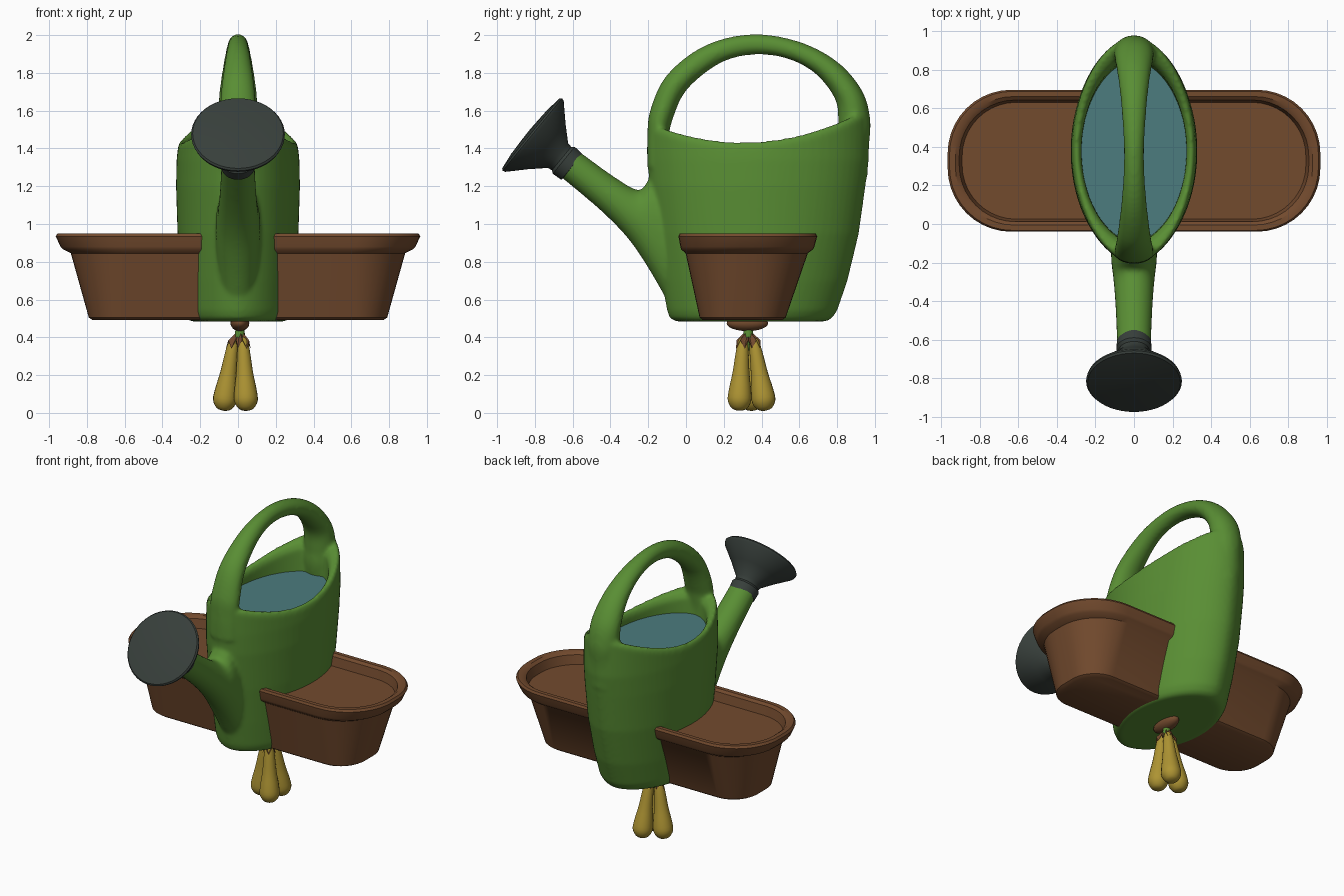
import bpy, bmesh, math
from mathutils import Vector

if "Cube" in bpy.data.objects:
    bpy.data.objects.remove(bpy.data.objects["Cube"])


def mat(name, col):
    m = bpy.data.materials.new(name)
    m.diffuse_color = (*col, 1)
    m.use_nodes = True
    m.node_tree.nodes["Principled BSDF"].inputs["Base Color"].default_value = m.diffuse_color
    return m


GREEN = mat("leaf_green", (0.10, 0.27, 0.034))
BROWN = mat("clay_brown", (0.17, 0.069, 0.027))
GREY = mat("dark_grey", (0.039, 0.05, 0.044))
BLUE = mat("water_blue", (0.072, 0.20, 0.21))
YELLOW = mat("fruit_yellow", (0.42, 0.295, 0.033))


def spline(rows, n=6):
    """Catmull-Rom interpolation through rows of numbers."""
    out = []
    for i in range(len(rows) - 1):
        a, b = rows[max(i - 1, 0)], rows[i]
        c, d = rows[i + 1], rows[min(i + 2, len(rows) - 1)]
        for k in range(n):
            t = k / n
            out.append([0.5 * (2 * q + (r - p) * t + (2 * p - 5 * q + 4 * r - s) * t * t
                               + (3 * q - p - 3 * r + s) * t ** 3)
                        for p, q, r, s in zip(a, b, c, d)])
    return out + [list(rows[-1])]


def loft(bm, rings):
    """Skin closed rings of points and cap both ends."""
    vs = [[bm.verts.new(p) for p in r] for r in rings]
    n = len(vs[0])
    for a, b in zip(vs, vs[1:]):
        for i in range(n):
            j = (i + 1) % n
            bm.faces.new((a[i], a[j], b[j], b[i]))
    bm.faces.new(vs[0][::-1])
    bm.faces.new(vs[-1])


def finish(bm, name, material, angle=40):
    bmesh.ops.recalc_face_normals(bm, faces=bm.faces)
    me = bpy.data.meshes.new(name)
    bm.to_mesh(me)
    bm.free()
    ob = bpy.data.objects.new(name, me)
    me.materials.append(material)
    bpy.context.collection.objects.link(ob)
    bpy.ops.object.select_all(action='DESELECT')
    ob.select_set(True)
    bpy.context.view_layer.objects.active = ob
    bpy.ops.object.shade_smooth_by_angle(angle=math.radians(angle))
    return ob


def lens(hw, y0, y1, zf, n=64):
    """Pointed oval ring; zf gives the height from y."""
    pts = []
    for i in range(n):
        t = 2 * math.pi * i / n
        s = math.sin(t)
        y = (y0 + y1) / 2 + (y1 - y0) / 2 * math.cos(t)
        pts.append((math.copysign(abs(s) ** 1.12, s) * hw, y, zf(y)))
    return pts


def tube_ring(row, n=24):
    """Oval section between two y-z points with a half width in x."""
    ya, za, yb, zb, hw = row
    pts = []
    for i in range(n):
        t = 2 * math.pi * i / n
        c = math.cos(t) / 2
        pts.append((hw * math.sin(t), (ya + yb) / 2 + (yb - ya) * c, (za + zb) / 2 + (zb - za) * c))
    return pts


def turned(bm, base, axis, profile, n=48):
    """Lathe (height, radius) pairs around an axis."""
    q = Vector(axis).to_track_quat('Z', 'Y')
    loft(bm, [[Vector(base) + q @ Vector((r * math.cos(2 * math.pi * i / n),
                                          r * math.sin(2 * math.pi * i / n), h))
               for i in range(n)] for h, r in profile])


# can: body shell with curved rim, handle and spout fused together
bm = bmesh.new()
rim = lambda off: (lambda y: 1.43 + off + 0.12 * ((y - 0.3) / 0.55) ** 2)
flat = lambda z: (lambda y: z)
rings = [lens(hw, a, b, flat(z)) for z, hw, a, b in [
    (0.484, 0.25, -0.05, 0.74), (0.50, 0.27, -0.085, 0.772), (0.54, 0.285, -0.10, 0.80),
    (0.70, 0.30, -0.128, 0.855), (0.95, 0.32, -0.165, 0.915), (1.20, 0.328, -0.195, 0.95),
    (1.34, 0.325, -0.202, 0.968)]]
rings += [lens(0.318, -0.202, 0.97, rim(-0.025)), lens(0.305, -0.19, 0.955, rim(0.005)),
          lens(0.285, -0.13, 0.89, rim(0.0)), lens(0.272, -0.10, 0.86, rim(-0.03)),
          lens(0.272, -0.09, 0.84, flat(1.30))]
loft(bm, rings)
handle = [(-0.205, 1.30, -0.10, 1.30, 0.10), (-0.205, 1.45, -0.09, 1.45, 0.10),
          (-0.19, 1.60, -0.075, 1.54, 0.10), (-0.10, 1.79, 0.0, 1.705, 0.085),
          (0.10, 1.945, 0.17, 1.845, 0.063), (0.35, 2.005, 0.34, 1.895, 0.052),
          (0.60, 1.965, 0.52, 1.88, 0.062), (0.80, 1.86, 0.68, 1.80, 0.08),
          (0.93, 1.71, 0.79, 1.66, 0.10), (0.975, 1.56, 0.805, 1.53, 0.105),
          (0.97, 1.42, 0.80, 1.42, 0.10), (0.96, 1.25, 0.82, 1.25, 0.09)]
loft(bm, [tube_ring(r) for r in spline(handle)])
spout = [(-0.67, 1.255, -0.58, 1.395, 0.088), (-0.45, 1.07, -0.38, 1.25, 0.097),
         (-0.305, 0.92, -0.25, 1.18, 0.108), (-0.19, 0.75, -0.19, 1.24, 0.118),
         (-0.06, 0.52, -0.08, 1.29, 0.12)]
loft(bm, [tube_ring(r) for r in spline(spout)])
can = finish(bm, "can_body", GREEN, 60)
m = can.modifiers.new("fuse", 'REMESH')
m.mode, m.voxel_size, m.use_smooth_shade = 'VOXEL', 0.012, True
s = can.modifiers.new("soften", 'SMOOTH')
s.factor, s.iterations = 0.5, 8
for name in ("fuse", "soften"):
    bpy.ops.object.modifier_apply(modifier=name)

# water surface
bm = bmesh.new()
loft(bm, [lens(0.28, -0.11, 0.86, flat(z)) for z in (1.35, 1.36)])
finish(bm, "water", BLUE)

# sprinkler rose with collar
bm = bmesh.new()
turned(bm, (0, -0.62, 1.315), (0, -0.774, 0.635),
       [(-0.025, 0.07), (-0.02, 0.088), (0.035, 0.092), (0.05, 0.08), (0.075, 0.085),
        (0.15, 0.155), (0.235, 0.243), (0.25, 0.248), (0.26, 0.24), (0.272, 0.15), (0.277, 0.02)])
finish(bm, "sprinkler_rose", GREY, 35)


# planter trough with overhanging lip
def rounded(z, hx, y0, y1, r, n=10):
    pts, cy, hy = [], (y0 + y1) / 2, (y1 - y0) / 2
    for k, (sx, sy) in enumerate(((1, 1), (-1, 1), (-1, -1), (1, -1))):
        for i in range(n + 1):
            t = math.pi / 2 * (k + i / n)
            pts.append((sx * (hx - r) + r * math.cos(t), cy + sy * (hy - r) + r * math.sin(t), z))
    return pts


bm = bmesh.new()
loft(bm, [rounded(*p) for p in [
    (0.492, 0.77, 0.09, 0.51, 0.17), (0.505, 0.79, 0.072, 0.528, 0.18),
    (0.845, 0.885, -0.002, 0.645, 0.29), (0.865, 0.925, -0.025, 0.672, 0.31),
    (0.88, 0.94, -0.03, 0.68, 0.32), (0.935, 0.965, -0.04, 0.695, 0.33),
    (0.95, 0.955, -0.033, 0.687, 0.325), (0.95, 0.925, -0.005, 0.66, 0.30),
    (0.935, 0.905, 0.012, 0.642, 0.29), (0.875, 0.89, 0.025, 0.63, 0.28)]])
finish(bm, "planter_trough", BROWN, 35)

# hanging fruit bunch, each with a pointed cap
TOP = Vector((0.01, 0.33, 0.40))
for i, (x, y) in enumerate(((-0.078, 0.35), (0.045, 0.42), (0.045, 0.28))):
    foot = Vector((x, y, 0.012))
    out = Vector((x - 0.005, y - 0.35, 0)).normalized()
    head = TOP + out * 0.032
    axis = head - foot
    bm = bmesh.new()
    turned(bm, foot, axis, spline([(0, 0.008), (0.01, 0.038), (0.05, 0.062), (0.11, 0.059),
                                   (0.20, 0.045), (0.32, 0.033), (0.375, 0.022), (0.39, 0.004)], 3), 20)
    finish(bm, f"fruit_{i + 1}", YELLOW, 60)
    bm = bmesh.new()
    tip = bm.verts.new(TOP + Vector((0, 0, 0.045)))
    edge = []
    for k in range(10):
        t = 2 * math.pi * k / 10 + math.atan2(out.y, out.x)
        r, z = (0.042, -0.06) if k % 2 == 0 else (0.036, -0.015)
        edge.append(bm.verts.new(head + Vector((r * math.cos(t), r * math.sin(t), z))))
    for k in range(10):
        bm.faces.new((tip, edge[k], edge[(k + 1) % 10]))
    finish(bm, f"fruit_cap_{i + 1}", BROWN, 30)

# green stem between the caps
bm = bmesh.new()
turned(bm, (0.01, 0.33, 0.33), (0, 0, 1), [(0, 0.012), (0.05, 0.03), (0.09, 0.026), (0.15, 0.02)], 12)
finish(bm, "fruit_stem", GREEN)

# brown knob under the can
bm = bmesh.new()
bmesh.ops.create_uvsphere(bm, u_segments=24, v_segments=12, radius=1)
for v in bm.verts:
    v.co = (0.01 + v.co.x * 0.05, 0.325 + v.co.y * 0.11, 0.475 + v.co.z * 0.042)
finish(bm, "stem_knob", BROWN, 60)
